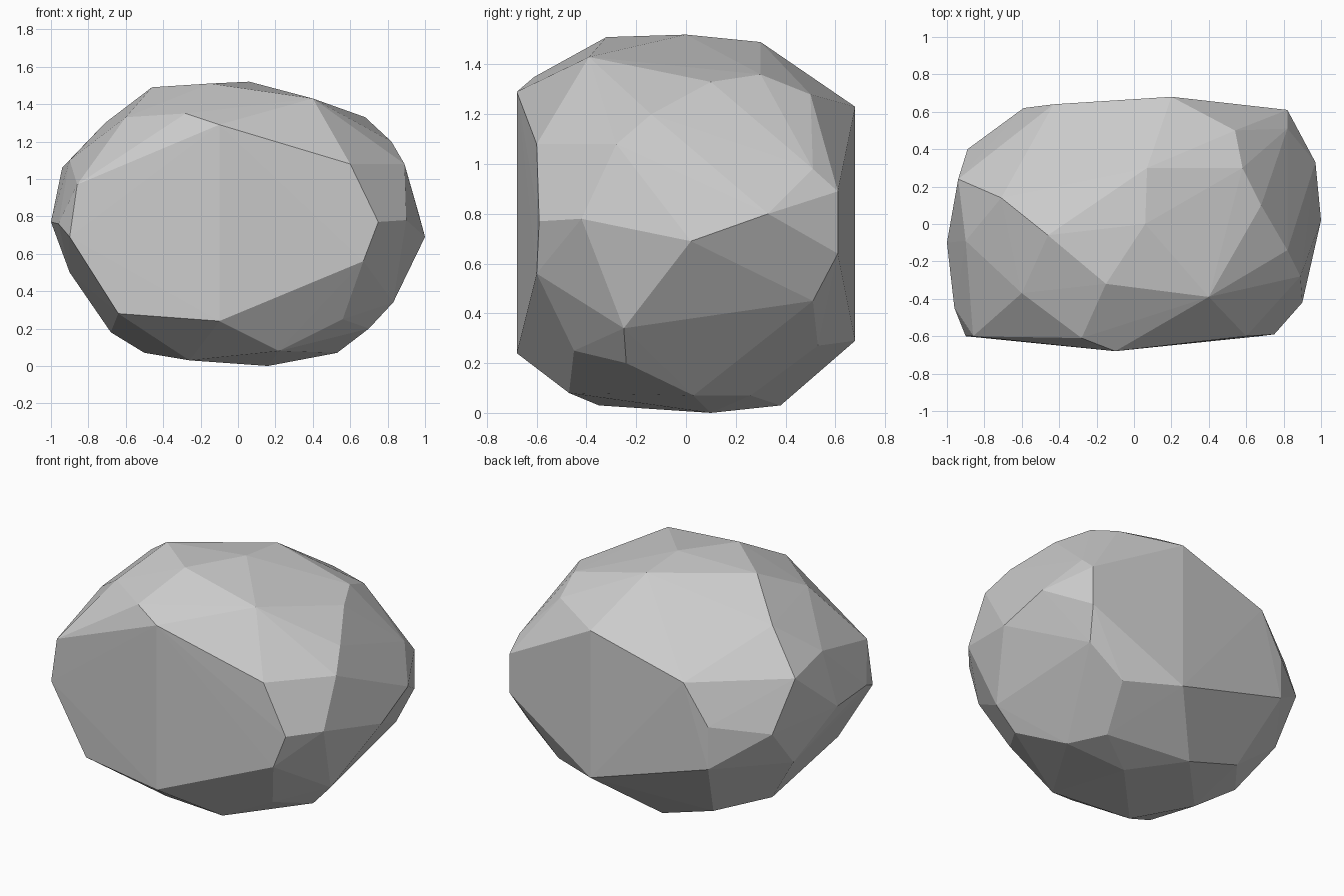
import bpy, bmesh

# Upright ridges on the front and back: x, y, bottom z, top z
ridges = [(-.1, -.68, .24, 1.29), (.2, .68, .29, 1.23), (.82, .61, .64, .89),
          (-.59, .62, .53, .8)]

# Remaining corner points of the chiselled boulder, grouped by side
front = [(.6, -.6, 1.08), (.75, -.59, .77), (.67, -.6, .56), (-.9, -.6, .69),
         (-.86, -.6, .97), (-.64, -.62, .28), (-.28, -.61, 1.35)]
back = [(-.43, .64, 1.05)]
top = [(-.15, -.32, 1.51), (-.46, -.06, 1.49), (.06, 0, 1.52), (.07, .3, 1.49),
       (.4, -.39, 1.43), (.68, .1, 1.33), (.58, .3, 1.36), (.54, .5, 1.28),
       (-.71, .14, 1.3), (.82, -.14, 1.2), (-.6, -.37, 1.33)]
right = [(1, .02, .69), (.97, .33, .8), (.9, -.42, .78), (.89, -.28, 1.08),
         (.83, -.25, .34), (.76, .51, .45), (.82, .51, .98)]
left = [(-1, -.1, .77), (-.96, -.45, .76), (-.94, .24, 1.06), (-.89, .4, .75),
        (-.9, -.09, 1.1), (-.9, .2, .5)]
bottom = [(.53, .03, .07), (.16, .1, 0), (.22, -.47, .08), (-.26, -.35, .03),
          (-.1, .38, .03), (-.5, -.05, .07), (-.68, .1, .18), (.56, -.45, .25),
          (-.46, .38, .14), (.42, .26, .07), (.53, .53, .27), (.7, -.24, .2)]

# Wrap the corners in a convex skin of flat facets
bm = bmesh.new()
for x, y, low, high in ridges:
    bm.verts.new((x, y, low))
    bm.verts.new((x, y, high))
for co in front + back + top + right + left + bottom:
    bm.verts.new(co)
bmesh.ops.convex_hull(bm, input=bm.verts[:])
bmesh.ops.delete(bm, geom=[v for v in bm.verts if not v.link_faces], context='VERTS')
bmesh.ops.recalc_face_normals(bm, faces=bm.faces[:])

mesh = bpy.data.meshes.new("boulder")
bm.to_mesh(mesh)
bm.free()
bpy.context.collection.objects.link(bpy.data.objects.new("boulder", mesh))
